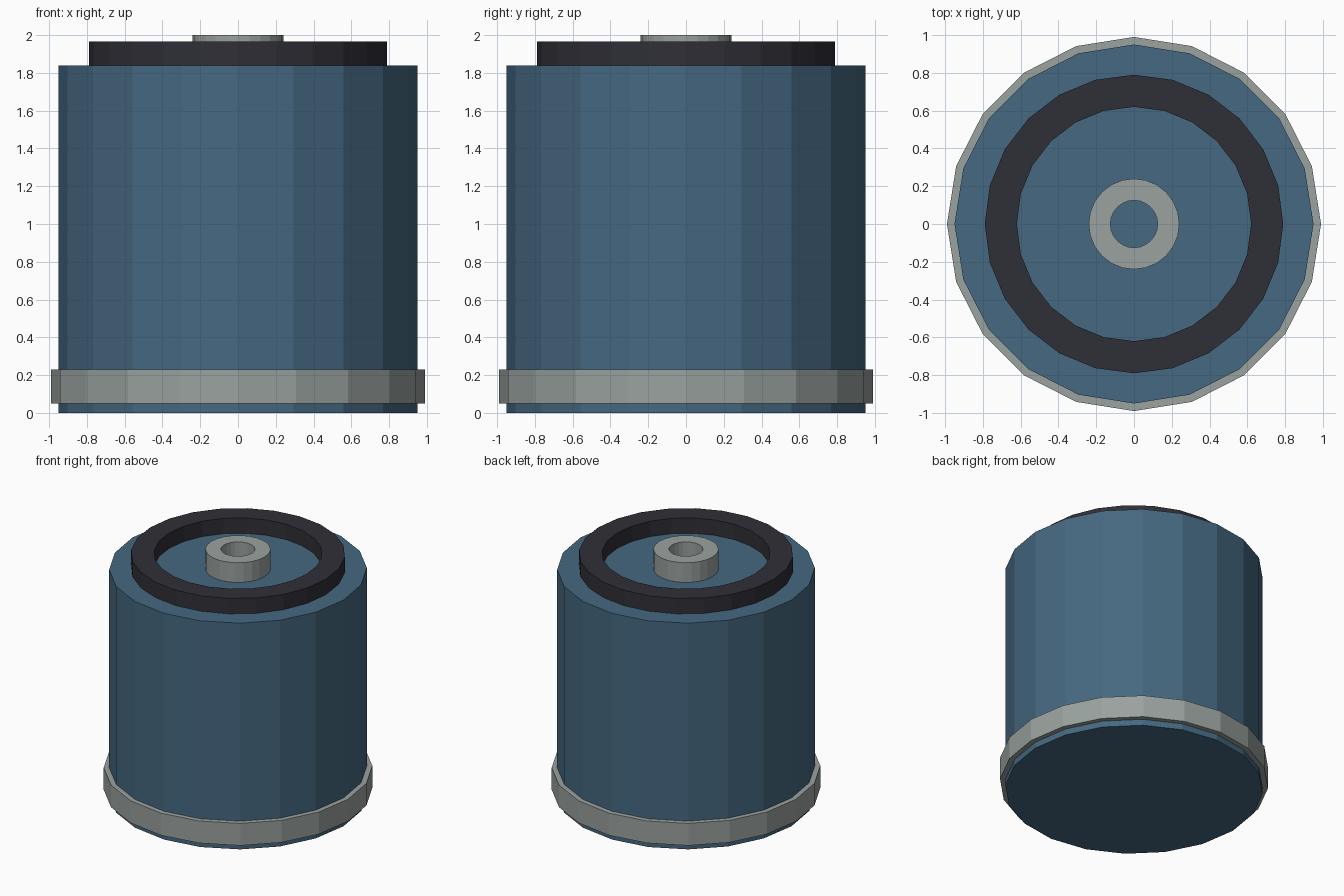
import bpy, bmesh
from math import cos, sin, tau

cube = bpy.data.objects.get("Cube")
if cube:
    bpy.data.objects.remove(cube, do_unlink=True)


def make_material(name, rgb):
    mat = bpy.data.materials.new(name)
    mat.use_nodes = True
    color = (*rgb, 1.0)
    mat.diffuse_color = color
    mat.node_tree.nodes["Principled BSDF"].inputs["Base Color"].default_value = color
    return mat


def lathe(name, profile, sides, mat, closed):
    """Revolve (radius, z) points about z; open profiles get flat end caps."""
    bm = bmesh.new()
    rings = []
    for r, z in profile:
        rings.append([bm.verts.new((r * cos(tau * i / sides), r * sin(tau * i / sides), z))
                      for i in range(sides)])
    pairs = list(zip(rings, rings[1:]))
    if closed:
        pairs.append((rings[-1], rings[0]))
    else:
        bm.faces.new(rings[0])
        bm.faces.new(rings[-1])
    for a, b in pairs:
        for i in range(sides):
            j = (i + 1) % sides
            bm.faces.new((a[i], a[j], b[j], b[i]))
    bmesh.ops.recalc_face_normals(bm, faces=bm.faces)
    mesh = bpy.data.meshes.new(name)
    bm.to_mesh(mesh)
    bm.free()
    mesh.materials.append(mat)
    obj = bpy.data.objects.new(name, mesh)
    bpy.context.collection.objects.link(obj)
    return obj


def tube(name, inner, outer, bottom, top, sides, mat):
    profile = [(inner, bottom), (outer, bottom), (outer, top), (inner, top)]
    return lathe(name, profile, sides, mat, True)


blue = make_material("blue paint", (0.06, 0.14, 0.22))
rubber = make_material("dark rubber", (0.028, 0.028, 0.038))
steel = make_material("grey steel", (0.32, 0.36, 0.345))

BODY_TOP = 1.84

# Canister body
lathe("canister_body", [(0.95, 0), (0.95, BODY_TOP)], 20, blue, False)

# Raised band near the base
tube("base_band", 0.92, 0.99, 0.05, 0.23, 20, steel)

# Sealing gasket and central threaded collar on the top face
tube("gasket_ring", 0.62, 0.79, BODY_TOP, 1.965, 24, rubber)
tube("centre_collar", 0.125, 0.24, BODY_TOP, 2.0, 24, steel)
